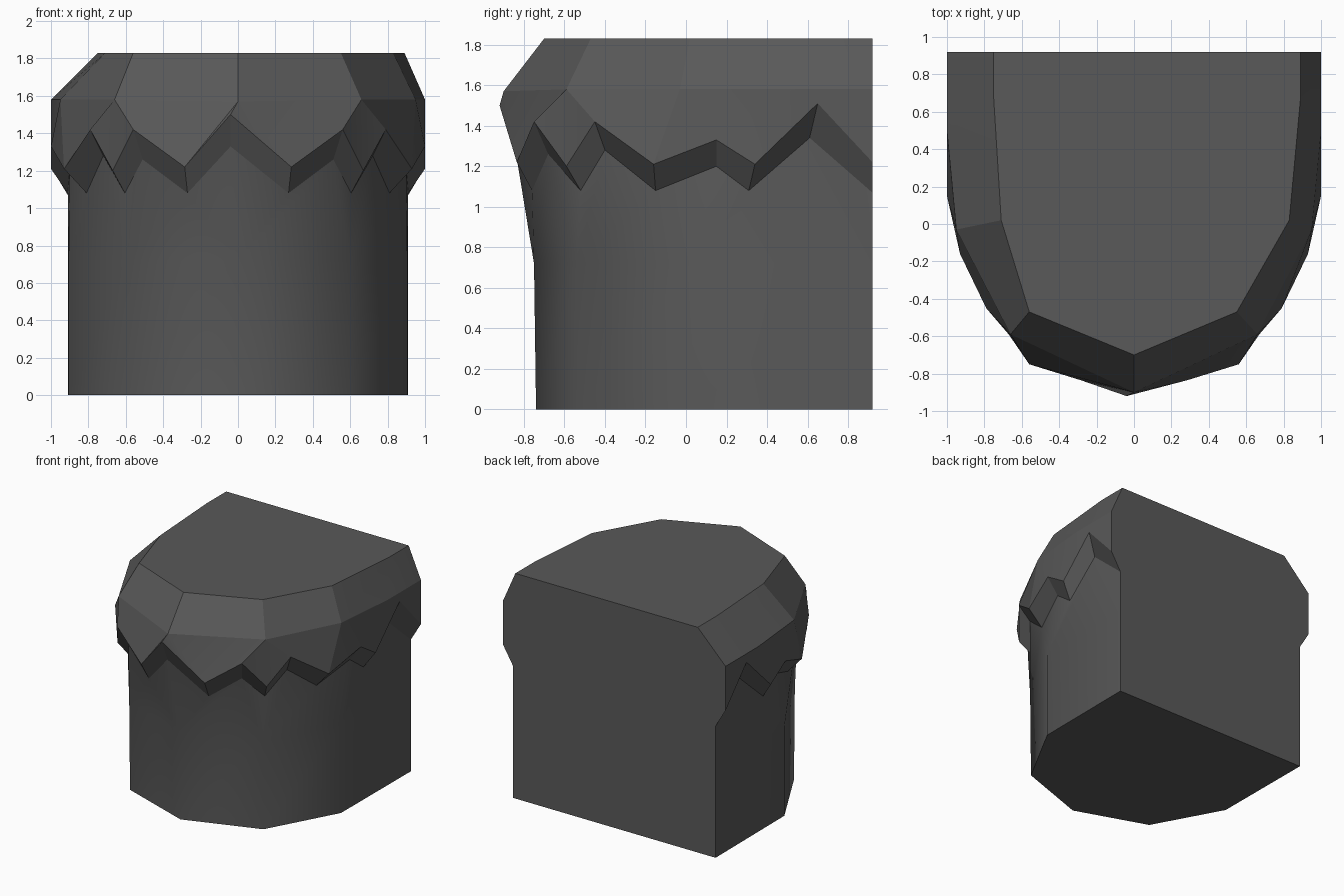
import bpy, bmesh, math

cube = bpy.data.objects.get("Cube")
if cube:
    bpy.data.objects.remove(cube, do_unlink=True)

BACK = 0.92

rock = bpy.data.materials.new("dark grey rock")
rock.use_nodes = True
colour = (0.1, 0.1, 0.1, 1)
rock.diffuse_color = colour
rock.node_tree.nodes["Principled BSDF"].inputs["Base Color"].default_value = colour


def mirrored(half):
    """Complete a row that runs from the back left corner to the front centre."""
    return [(-x, y, z) for x, y, z in half[:-1]] + half[::-1]


def spread(row, columns):
    """Repeat the points of a coarse row so that it matches the zigzag columns."""
    return [row[i] for i in columns]


def loft(name, rows, close_first, close_last, smooth_angle):
    """Skin rows of equal length, close the flat back and the chosen ends."""
    bm = bmesh.new()
    grid = [[bm.verts.new(p) for p in row] for row in rows]
    for low, high in zip(grid, grid[1:]):
        for i in range(len(low) - 1):
            bm.faces.new((low[i], low[i + 1], high[i + 1], high[i]))
    bm.faces.new([row[0] for row in grid] + [row[-1] for row in reversed(grid)])
    if close_first:
        bm.faces.new(grid[0])
    if close_last:
        bm.faces.new(grid[-1])
    bmesh.ops.remove_doubles(bm, verts=bm.verts, dist=0.0005)
    bmesh.ops.recalc_face_normals(bm, faces=bm.faces)
    mesh = bpy.data.meshes.new(name)
    bm.to_mesh(mesh)
    bm.free()
    mesh.materials.append(rock)
    obj = bpy.data.objects.new(name, mesh)
    bpy.context.collection.objects.link(obj)
    bpy.ops.object.select_all(action="DESELECT")
    obj.select_set(True)
    bpy.context.view_layer.objects.active = obj
    bpy.ops.object.shade_smooth_by_angle(angle=math.radians(smooth_angle))
    return obj


# Jagged lip: outer edge of the overhang, back corner to front centre
lip = mirrored([
    (1, BACK, 1.22), (1, 0.65, 1.51), (1, 0.34, 1.21), (1, 0.15, 1.33),
    (0.93, -0.16, 1.21), (0.79, -0.45, 1.42), (0.67, -0.59, 1.2),
    (0.56, -0.75, 1.42), (0.285, -0.835, 1.22), (-0.04, -BACK, 1.5)])

# Where the underside of the overhang meets the body
seam = mirrored([
    (0.91, BACK, 1.07), (0.91, 0.61, 1.34), (0.91, 0.31, 1.08),
    (0.9, 0.15, 1.2), (0.81, -0.15, 1.08), (0.72, -0.4, 1.28),
    (0.605, -0.52, 1.08), (0.51, -0.68, 1.26), (0.27, -0.76, 1.08),
    (-0.04, -0.85, 1.33)])

# Cap: broad shoulder and bevelled flat top
shoulder = mirrored([
    (1, BACK, 1.58), (1, 0.5, 1.58), (0.95, -0.03, 1.58),
    (0.66, -0.59, 1.58), (0, -0.9, 1.57)])
top = [(x, y, 1.83) for x, y in (
    (-0.75, BACK), (-0.75, 0.67), (-0.71, 0.02), (-0.56, -0.47), (0, -0.7),
    (0.55, -0.47), (0.83, 0.02), (0.89, 0.67), (0.89, BACK))]
half = [0, 1, 1, 2, 2, 3, 3, 3, 4]
cap_columns = half + [4] + [8 - i for i in reversed(half)]
loft("cap", [seam, lip, spread(shoulder, cap_columns), spread(top, cap_columns)],
     False, True, 12)

# Body: straight foot that flares out slightly below the overhang
foot = mirrored([(0.91, BACK, 0), (0.905, 0.03, 0), (0.6, -0.53, 0), (0, -0.74, 0)])
waist = mirrored([(0.91, BACK, 0.72), (0.905, 0.03, 0.72),
                  (0.6, -0.54, 0.72), (0, -0.75, 0.72)])
half = [0, 0, 1, 1, 1, 2, 2, 2, 3]
body_columns = half + [3] + [6 - i for i in reversed(half)]
loft("body", [spread(foot, body_columns), spread(waist, body_columns), seam],
     True, False, 50)
